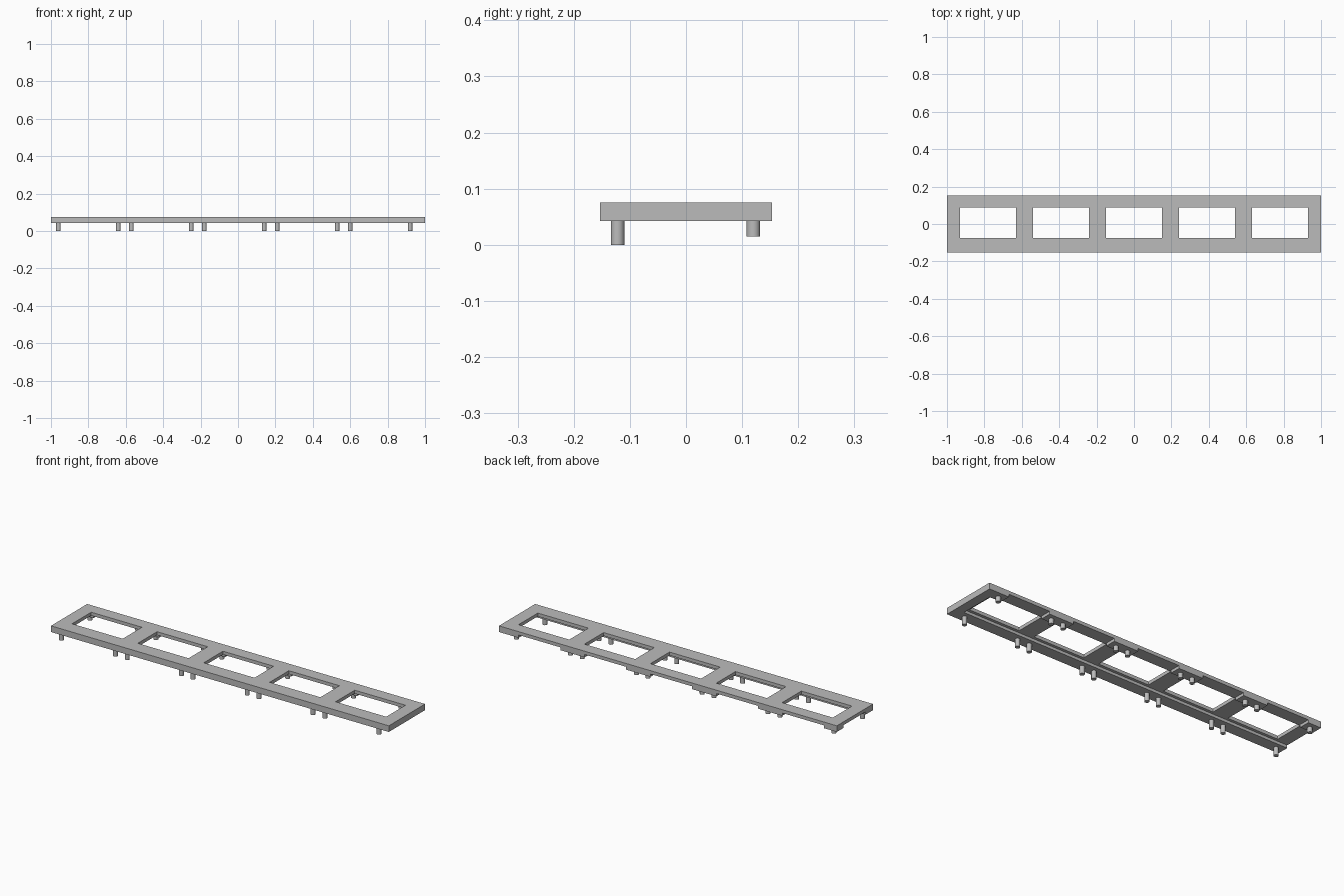
import bpy, bmesh

cube = bpy.data.objects.get("Cube")
if cube:
    bpy.data.objects.remove(cube)

grey = bpy.data.materials.new("mid_grey")
grey.use_nodes = True
grey.diffuse_color = (0.5, 0.5, 0.5, 1)
grey.node_tree.nodes["Principled BSDF"].inputs["Base Color"].default_value = (0.5, 0.5, 0.5, 1)

HALF_Y = 0.153
TOP, PLATE_BOTTOM, RIM_BOTTOM = 0.075, 0.057, 0.042
WINDOW_FRONT, WINDOW_BACK = -0.075, 0.087
PITCH = 0.39


def finish(name, bm):
    bmesh.ops.recalc_face_normals(bm, faces=bm.faces)
    mesh = bpy.data.meshes.new(name)
    bm.to_mesh(mesh)
    bm.free()
    mesh.materials.append(grey)
    obj = bpy.data.objects.new(name, mesh)
    bpy.context.collection.objects.link(obj)
    return obj


def box(name, x0, x1, y0, y1, z0, z1):
    bm = bmesh.new()
    bmesh.ops.create_cube(bm, size=1)
    lo, hi = (x0, y0, z0), (x1, y1, z1)
    for v in bm.verts:
        v.co = [lo[i] if v.co[i] < 0 else hi[i] for i in range(3)]
    return finish(name, bm)


def peg(name, x, y, z0, z1):
    bpy.ops.mesh.primitive_cylinder_add(vertices=24, radius=0.012, depth=z1 - z0,
                                        location=(x, y, (z0 + z1) / 2))
    obj = bpy.context.object
    obj.name = name
    obj.data.materials.append(grey)
    bpy.ops.object.shade_smooth_by_angle()


# Top plate: a grid of cells with every window cell left open
xs = [-1]
for i in range(-2, 3):
    xs += [i * PITCH - 0.15, i * PITCH + 0.15]
xs.append(1)
ys = [-HALF_Y, WINDOW_FRONT, WINDOW_BACK, HALF_Y]
bm = bmesh.new()
grid = [[bm.verts.new((x, y, PLATE_BOTTOM)) for y in ys] for x in xs]
for i in range(len(xs) - 1):
    for j in range(3):
        if not (j == 1 and i % 2 == 1):
            bm.faces.new((grid[i][j], grid[i + 1][j], grid[i + 1][j + 1], grid[i][j + 1]))
bmesh.ops.recalc_face_normals(bm, faces=bm.faces)
extruded = bmesh.ops.extrude_face_region(bm, geom=bm.faces[:], use_keep_orig=True)
for item in extruded["geom"]:
    if isinstance(item, bmesh.types.BMVert):
        item.co.z = TOP
finish("top_plate", bm)

# Thick front rail and closed left end
box("front_rail", -1, 1, -HALF_Y, -0.09, RIM_BOTTOM, PLATE_BOTTOM)
box("left_end_rim", 0.95, 1, -0.09, HALF_Y, RIM_BOTTOM, PLATE_BOTTOM)

# Back blocks under the dividers and corners, each carrying its pegs
for i in range(6):
    centre = -0.995 + i * PITCH
    x0, x1 = max(-1, centre - 0.072), min(1, centre + 0.072)
    if i == 5:
        x1 = 0.95
    box(f"back_block_{i + 1}", x0, x1, 0.095, HALF_Y, RIM_BOTTOM, PLATE_BOTTOM)
    for side in (-1, 1):
        x = centre + side * 0.035
        if abs(x) < 0.98:
            peg(f"front_peg_{i + 1}", x, -0.122, 0, RIM_BOTTOM)
            peg(f"back_peg_{i + 1}", x, 0.12, 0.015, PLATE_BOTTOM)
